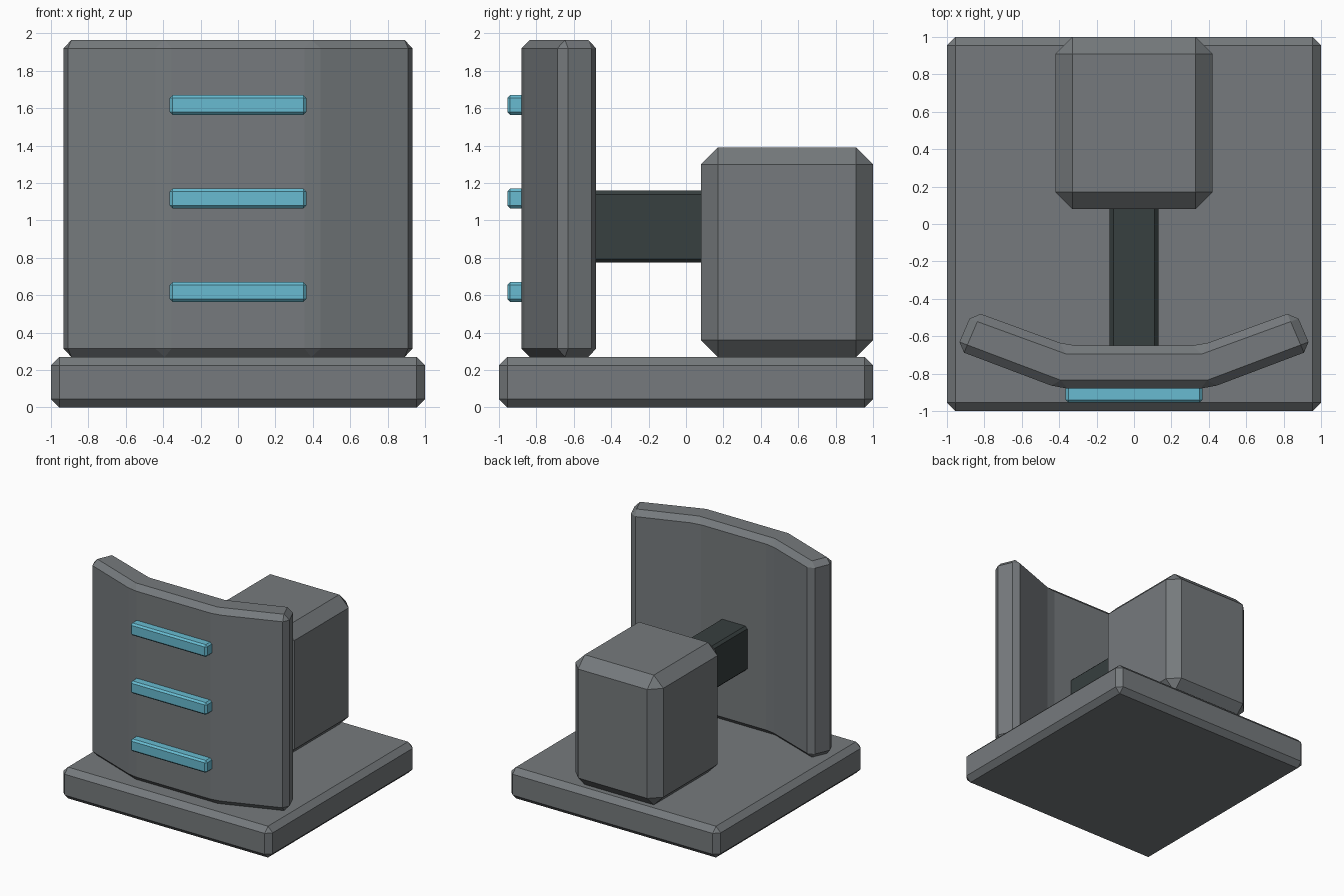
import bpy

if "Cube" in bpy.data.objects:
    bpy.data.objects.remove(bpy.data.objects["Cube"])


def material(name, rgb):
    m = bpy.data.materials.new(name)
    m.diffuse_color = (*rgb, 1.0)
    m.use_nodes = True
    m.node_tree.nodes["Principled BSDF"].inputs["Base Color"].default_value = m.diffuse_color
    return m


GREY = material("steel grey", (0.18, 0.195, 0.205))
DARK = material("dark grey", (0.038, 0.050, 0.050))
TEAL = material("light blue", (0.138, 0.500, 0.640))


def prism(name, profile, z0, z1, mat, bevel):
    """Extrude an anticlockwise xy outline from z0 to z1, with chamfered edges."""
    n = len(profile)
    verts = [(x, y, z) for z in (z0, z1) for x, y in profile]
    faces = [tuple(reversed(range(n))), tuple(range(n, 2 * n))]
    faces += [(i, (i + 1) % n, (i + 1) % n + n, i + n) for i in range(n)]
    mesh = bpy.data.meshes.new(name)
    mesh.from_pydata(verts, [], faces)
    mesh.materials.append(mat)
    ob = bpy.data.objects.new(name, mesh)
    bpy.context.collection.objects.link(ob)
    mod = ob.modifiers.new("chamfer", 'BEVEL')
    mod.width = bevel
    mod.segments = 1
    mod.limit_method = 'NONE'
    return ob


def box(name, half_x, y0, y1, z0, z1, mat, bevel):
    outline = [(-half_x, y0), (half_x, y0), (half_x, y1), (-half_x, y1)]
    return prism(name, outline, z0, z1, mat, bevel)


# Square base plate
box("base_plate", 1.0, -1.0, 1.0, 0.0, 0.27, GREY, 0.045)

# Curved front shield: right half of the outline, mirrored to the left
right = [(0.40, -0.88), (0.951, -0.672), (0.862, -0.465), (0.355, -0.65)]
left = [(-x, y) for x, y in reversed(right)]
prism("front_shield", right + left, 0.27, 1.965, GREY, 0.045)

# Rear block
box("rear_block", 0.42, 0.08, 1.0, 0.27, 1.39, GREY, 0.09)

# Arm joining block and shield
box("connecting_arm", 0.13, -0.70, 0.15, 0.775, 1.16, DARK, 0.02)

# Three glowing bars on the shield
for i in range(3):
    z = 0.617 + 0.5 * i
    box(f"light_bar_{i + 1}", 0.365, -0.955, -0.855, z - 0.053, z + 0.053, TEAL, 0.015)
